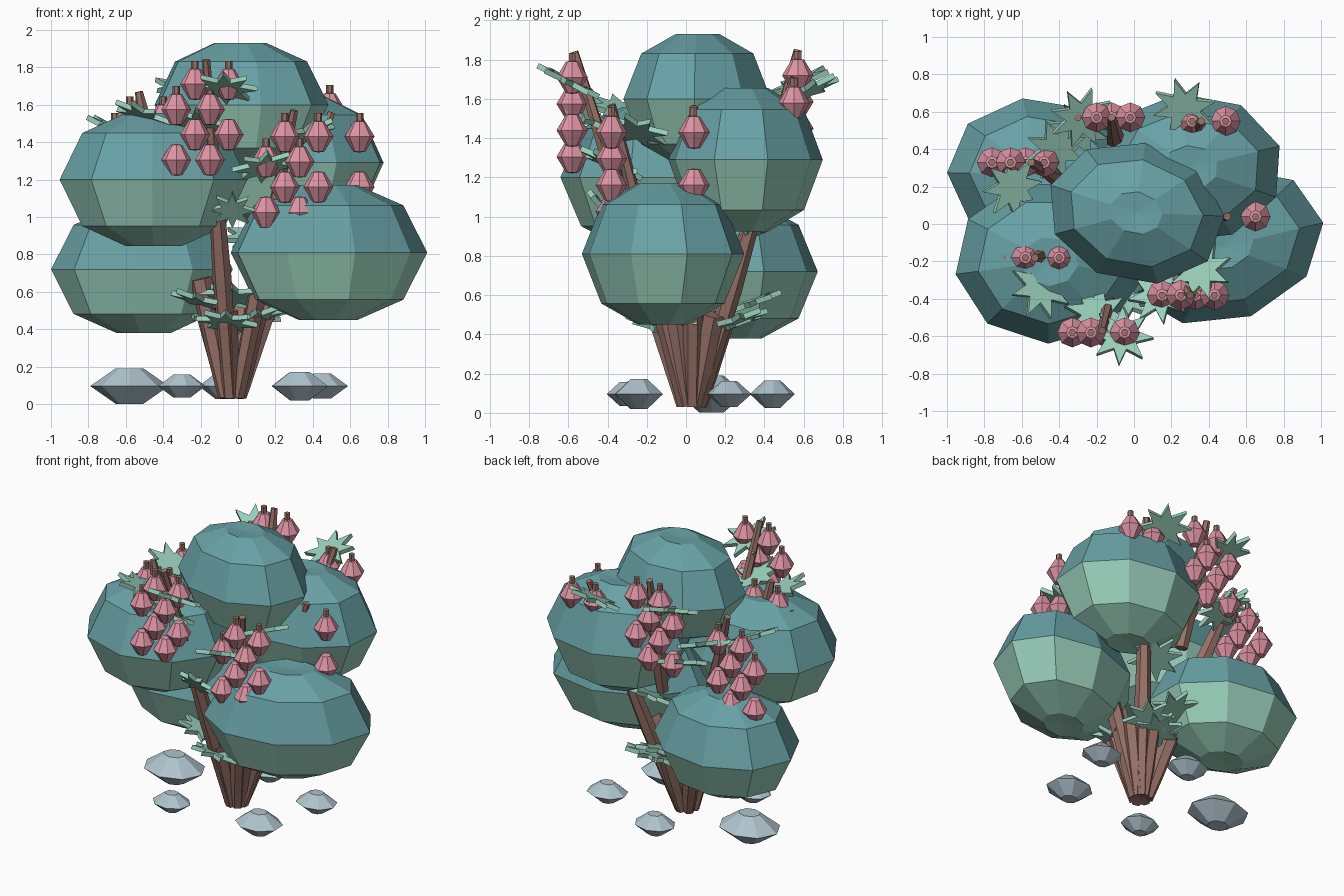
import bpy, bmesh, math
from mathutils import Matrix, Vector

if "Cube" in bpy.data.objects:
    bpy.data.objects.remove(bpy.data.objects["Cube"])


def material(name, srgb):
    colour = [(c / 255) ** 2.2 for c in srgb] + [1]
    m = bpy.data.materials.new(name)
    m.use_nodes = True
    m.diffuse_color = colour
    m.node_tree.nodes["Principled BSDF"].inputs["Base Color"].default_value = colour
    return m


TEAL = material("teal_canopy", (104, 160, 164))
MINT = material("mint_leaf", (152, 206, 186))
PINK = material("pink_blossom", (222, 147, 163))
BROWN = material("brown_bark", (152, 114, 104))
STONE = material("grey_stone", (173, 194, 204))


def lathe(bm, profile, sides, matrix, phase=0):
    """Spin (radius, height) pairs round z; zero radius makes a pole."""
    rings = []
    for r, z in profile:
        turns = [phase + math.tau * i / sides for i in range(sides if r else 1)]
        rings.append([bm.verts.new(matrix @ Vector((r * math.cos(a), r * math.sin(a), z)))
                      for a in turns])
    for low, high in zip(rings, rings[1:]):
        for i in range(sides):
            j = (i + 1) % sides
            corners = [low[i % len(low)], low[j % len(low)],
                       high[j % len(high)], high[i % len(high)]]
            bm.faces.new(list(dict.fromkeys(corners)))


def finish(bm, name, *mats):
    bmesh.ops.recalc_face_normals(bm, faces=bm.faces)
    mesh = bpy.data.meshes.new(name)
    bm.to_mesh(mesh)
    bm.free()
    for m in mats:
        mesh.materials.append(m)
    ob = bpy.data.objects.new(name, mesh)
    bpy.context.collection.objects.link(ob)


def place(centre, scale=(1, 1, 1), turn=0):
    return (Matrix.Translation(centre) @ Matrix.Rotation(math.radians(turn), 4, 'Z')
            @ Matrix.Diagonal((*scale, 1)))


# Canopy clumps: centre, radii, turn, first corner; teal above the widest ring, mint below
CLUMP = [(0, -.97), (.3, -1), (.76, -.7), (1, 0), (.76, .7), (.3, 1), (0, .97)]
clumps = {
    "top": ((.01, .06, 1.6), (.48, .375, .33), -14, 15),
    "front_right": ((-.45, -.2, 1.2), (.51, .44, .355), 0, 29),
    "back_right": ((-.5, .265, .72), (.5, .41, .34), -6, 26),
    "front_left": ((.48, -.12, .81), (.55, .4, .36), 20, -9),
    "back_left": ((.3, .3, 1.29), (.5, .4, .365), 0, 17),
}
for name, (centre, size, turn, corner) in clumps.items():
    bm = bmesh.new()
    lathe(bm, CLUMP, 9, place(centre, size, turn), math.radians(corner))
    for f in bm.faces:
        f.material_index = int(f.calc_center_median().z < centre[2])
    finish(bm, name + "_clump", TEAL, MINT)


# Stems and stubs fanning out from one root or from inside a clump
ROOT = (-.03, .03, .04)


def stem(name, start, tip, foot_radius, mid_radius, tip_radius):
    spread = Vector(tip) - Vector(start)
    foot = Vector(start) + Vector((spread.x, spread.y, 0)).normalized() * .04
    axis = Vector(tip) - foot
    length = axis.length
    m = Matrix.Translation(foot) @ axis.to_track_quat('Z', 'Y').to_matrix().to_4x4()
    bm = bmesh.new()
    lathe(bm, [(0, 0), (foot_radius, 0), (mid_radius, length * .35),
               (tip_radius, length), (0, length)], 6, m)
    finish(bm, name, BROWN)


stubs = [(-.2, -.03, .67), (-.06, -.13, .5), (.1, -.05, .5),
         (.13, .14, .5), (.02, .2, .5), (-.17, .16, .5)]
for i, tip in enumerate(stubs):
    stem(f"trunk_stub_{i + 1}", ROOT, tip, .04, .05, .06)

# Blossom sprays: first bud, rows, columns, stem start and tip
BUD = [(0, -.085), (.032, -.08), (.08, 0), (.032, .08), (0, .085)]
sprays = {
    "front_right": (-.23, -.58, 1.71, (0, 1, 2, 3), 2, ROOT, (-.17, -.57, 1.84)),
    "front_left": (.25, -.38, 1.43, (0, 1, 2, 3), 2, ROOT, (.3, -.38, 1.57)),
    "left": (.65, .04, 1.43, (0, 2), 1, ROOT, (.5, .04, 1.56)),
    "back_left": (.31, .55, 1.58, (0,), 2, ROOT, (.36, .55, 1.71)),
    "back": (-.2, .57, 1.72, (0, 1, 2, 3), 2, (-.07, .33, 1), (-.12, .57, 1.85)),
    "right": (-.66, .33, 1.43, (0, 1, 2, 3), 2, (-.25, .15, .8), (-.55, .33, 1.62)),
    "right_top": (-.58, -.18, 1.52, (0, 1), 2, (-.4, -.14, 1.2), (-.53, -.18, 1.67)),
}
for name, (x, y, z, rows, columns, start, tip) in sprays.items():
    buds, stalks = bmesh.new(), bmesh.new()
    for row in rows:
        for col in range(columns):
            spot = place((x - .1 * (row % 2) + .18 * col, y, z - .135 * row))
            lathe(buds, BUD, 8, spot)
            if row < 2:
                lathe(stalks, [(0, .05), (.02, .05), (.02, .125), (0, .125)], 6, spot)
    finish(buds, name + "_blossoms", PINK)
    finish(stalks, name + "_stalks", BROWN)
    stem(name + "_stem", start, tip, .042, .052, .022)


# Star leaves, tipped so the outer points rise
def leaf(name, centre, radius, tilt):
    out = Vector((centre[0], centre[1], 0)).normalized()
    m = (Matrix.Translation(centre)
         @ Matrix.Rotation(math.radians(tilt), 4, Vector((out.y, -out.x, 0))))
    bm = bmesh.new()
    points = []
    for i in range(16):
        r = radius if i % 2 == 0 else radius * .5
        a = math.tau * i / 16 + centre[0]
        points.append(bm.verts.new((r * math.cos(a), r * math.sin(a), -.014)))
    face = bm.faces.new(points)
    top = bmesh.ops.extrude_face_region(bm, geom=[face])["geom"]
    bmesh.ops.translate(bm, vec=(0, 0, .028),
                        verts=[v for v in top if isinstance(v, bmesh.types.BMVert)])
    bm.transform(m)
    finish(bm, name, MINT)


high_leaves = [
    (-.07, -.6, 1.69), (-.2, -.48, 1.5), (.36, -.25, 1.44), (.14, -.38, 1.27),
    (-.5, -.34, 1.54), (-.65, .2, 1.46), (-.42, .4, 1.42), (-.28, .57, 1.68),
    (.27, .62, 1.64), (-.3, .5, 1.3), (.08, .3, .9),
]
low_leaves = [
    (-.2, -.1, .55), (-.06, -.15, .44), (.09, -.07, .46), (-.03, -.08, .58),
    (.1, .26, .47), (-.04, .33, .56), (-.2, .15, .48), (0, .22, .44),
]
for i, spot in enumerate(high_leaves):
    leaf(f"high_leaf_{i + 1}", spot, .175, 27)
for i, spot in enumerate(low_leaves):
    leaf(f"low_leaf_{i + 1}", spot, .165, 20)
leaf("middle_leaf", (-.03, -.42, 1.04), .12, 50)

# Stones on the ground
PEBBLE = [(0, -1), (.35, -1), (1, 0), (.35, 1), (0, 1)]
stones = [(-.58, .13, .21, .095), (-.3, -.3, .13, .062), (.33, -.24, .16, .076),
          (.45, .22, .14, .066), (-.07, .44, .14, .07)]
for i, (x, y, r, h) in enumerate(stones):
    bm = bmesh.new()
    lathe(bm, PEBBLE, 8, place((x, y, .096), (r, r * .82, h)), i)
    finish(bm, f"stone_{i + 1}", STONE)
